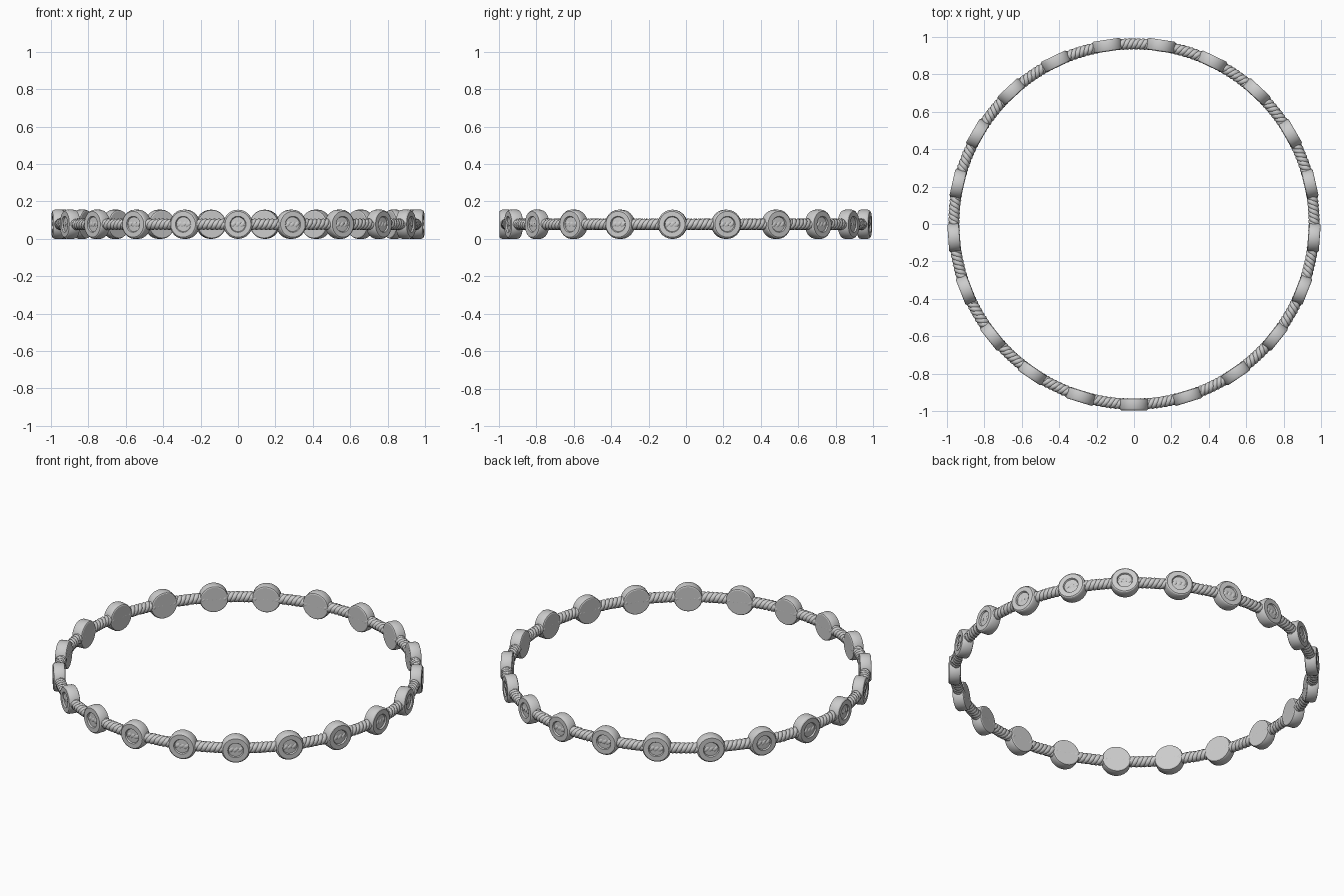
import bpy, bmesh
from math import pi, sin, cos, tau
from mathutils import Matrix, Vector

if "Cube" in bpy.data.objects:
    bpy.data.objects.remove(bpy.data.objects["Cube"])

BEADS = 21          # discs around the ring
RING_R = 0.963      # rope centre line
MID_Z = 0.078       # height of the centre line
TURNS = BEADS * 4   # rope twists around the whole ring


# Twisted rope: three helical strands wound around the ring
def strand(i):
    curve = bpy.data.curves.new(f"rope_strand_{i}", 'CURVE')
    curve.dimensions = '3D'
    curve.bevel_depth = 0.0165
    curve.bevel_resolution = 2
    n = TURNS * 12
    spline = curve.splines.new('POLY')
    spline.points.add(n - 1)
    spline.use_cyclic_u = True
    spline.use_smooth = True
    for k, p in enumerate(spline.points):
        a = tau * k / n
        t = a * TURNS + tau * i / 3
        r = RING_R + 0.0145 * cos(t)
        p.co = (r * cos(a), r * sin(a), MID_Z + 0.0145 * sin(t), 1)
    bpy.context.collection.objects.link(bpy.data.objects.new(f"rope_strand_{i}", curve))


for i in range(3):
    strand(i)

# Disc bead: lathed around local z, outer face at +z with a shallow round setting
profile = [(0, -0.030), (0.070, -0.030), (0.075, -0.027), (0.078, -0.018),
           (0.078, 0.020), (0.074, 0.029), (0.069, 0.033),
           (0.043, 0.033), (0.039, 0.025), (0, 0.027)]
bm = bmesh.new()
verts = [bm.verts.new((r, 0, z)) for r, z in profile]
edges = [bm.edges.new(pair) for pair in zip(verts, verts[1:])]
bmesh.ops.spin(bm, geom=verts + edges, cent=(0, 0, 0), axis=(0, 0, 1),
               angle=tau, steps=40, use_duplicate=False)
bmesh.ops.remove_doubles(bm, verts=bm.verts, dist=1e-5)
bmesh.ops.recalc_face_normals(bm, faces=bm.faces)
bead_mesh = bpy.data.meshes.new("bead")
bm.to_mesh(bead_mesh)
bm.free()

# Beads spaced around the ring, the first one facing the front
for i in range(BEADS):
    a = -pi / 2 + tau * i / BEADS
    bead = bpy.data.objects.new(f"bead_{i}", bead_mesh)
    bpy.context.collection.objects.link(bead)
    bead.matrix_world = (Matrix.Translation((RING_R * cos(a), RING_R * sin(a), MID_Z))
                         @ Matrix.Rotation(a, 4, 'Z') @ Matrix.Rotation(pi / 2, 4, 'Y'))

# Smooth the rims while keeping the face edges crisp (mesh is shared by all beads)
bpy.ops.object.select_all(action='DESELECT')
bead.select_set(True)
bpy.context.view_layer.objects.active = bead
bpy.ops.object.shade_smooth_by_angle(angle=pi / 7)
